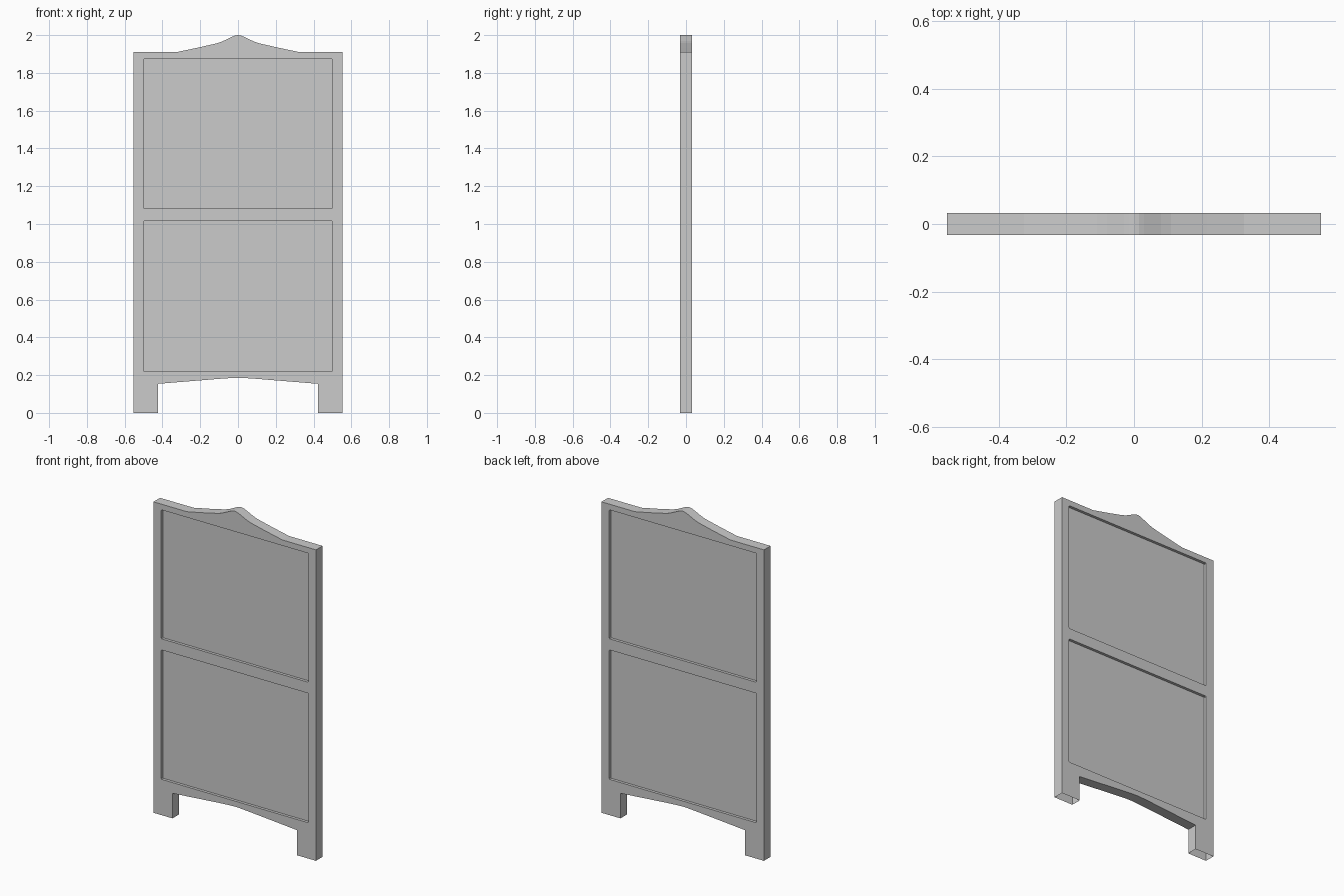
import bpy, bmesh

if "Cube" in bpy.data.objects:
    bpy.data.objects.remove(bpy.data.objects["Cube"])

HALF_T = 0.032     # half thickness
RECESS = 0.017     # depth of the panel recesses


def mirrored(half):
    """Close a right-half profile running from bottom centre to top centre."""
    return half + [(-x, z) for x, z in reversed(half) if x > 0]


def add_object(name, bm):
    mesh = bpy.data.meshes.new(name)
    bm.to_mesh(mesh)
    bm.free()
    obj = bpy.data.objects.new(name, mesh)
    bpy.context.collection.objects.link(obj)
    return obj


def ring(bm, points, y):
    return [bm.verts.new((x, y, z)) for x, z in points]


def loop_edges(bm, verts):
    return [bm.edges.new((a, b)) for a, b in zip(verts, verts[1:] + verts[:1])]


def bridge(bm, a, b):
    """Walls between two rings, left open where they rest on the floor."""
    n = len(a)
    for i in range(n):
        j = (i + 1) % n
        if a[i].co.z > 0.001 or a[j].co.z > 0.001:
            bm.faces.new((a[i], a[j], b[j], b[i]))


def panel_outline(z0, z1, x=0.5, c=0.004):
    """Rectangle with slightly clipped corners."""
    return [(-x + c, z0), (x - c, z0), (x, z0 + c), (x, z1 - c),
            (x - c, z1), (-x + c, z1), (-x, z1 - c), (-x, z0 + c)]


# Outline: arched underside, two feet, straight sides and a crest
outline = mirrored([
    (0, 0.186), (0.03, 0.185), (0.09, 0.181), (0.423, 0.154), (0.423, 0),
    (0.552, 0), (0.552, 1.91), (0.325, 1.91), (0.215, 1.933), (0.11, 1.957),
    (0.08, 1.968), (0.03, 1.992), (0.015, 1.998), (0, 2.0)])
panels = {"lower_panel": panel_outline(0.22, 1.015),
          "upper_panel": panel_outline(1.083, 1.875)}

# Frame: front and back faces with panel openings, outer walls, recess walls
bm = bmesh.new()
outer = []
for side in (-1, 1):
    y = side * HALF_T
    rim = ring(bm, outline, y)
    edges = loop_edges(bm, rim)
    outer.append(rim)
    openings = []
    for pts in panels.values():
        hole = ring(bm, pts, y)
        edges += loop_edges(bm, hole)
        openings.append((hole, pts))
    bmesh.ops.triangle_fill(bm, edges=edges, use_beauty=True,
                            normal=(0, side, 0))
    for hole, pts in openings:
        bridge(bm, hole, ring(bm, pts, side * (HALF_T - RECESS)))
bridge(bm, outer[0], outer[1])
bmesh.ops.recalc_face_normals(bm, faces=bm.faces)
frame = add_object("frame", bm)

# Recessed panels on both sides
for name, pts in panels.items():
    bm = bmesh.new()
    for side in (-1, 1):
        verts = ring(bm, pts, side * (HALF_T - RECESS))
        bm.faces.new(verts if side < 0 else verts[::-1])
    add_object(name, bm)
